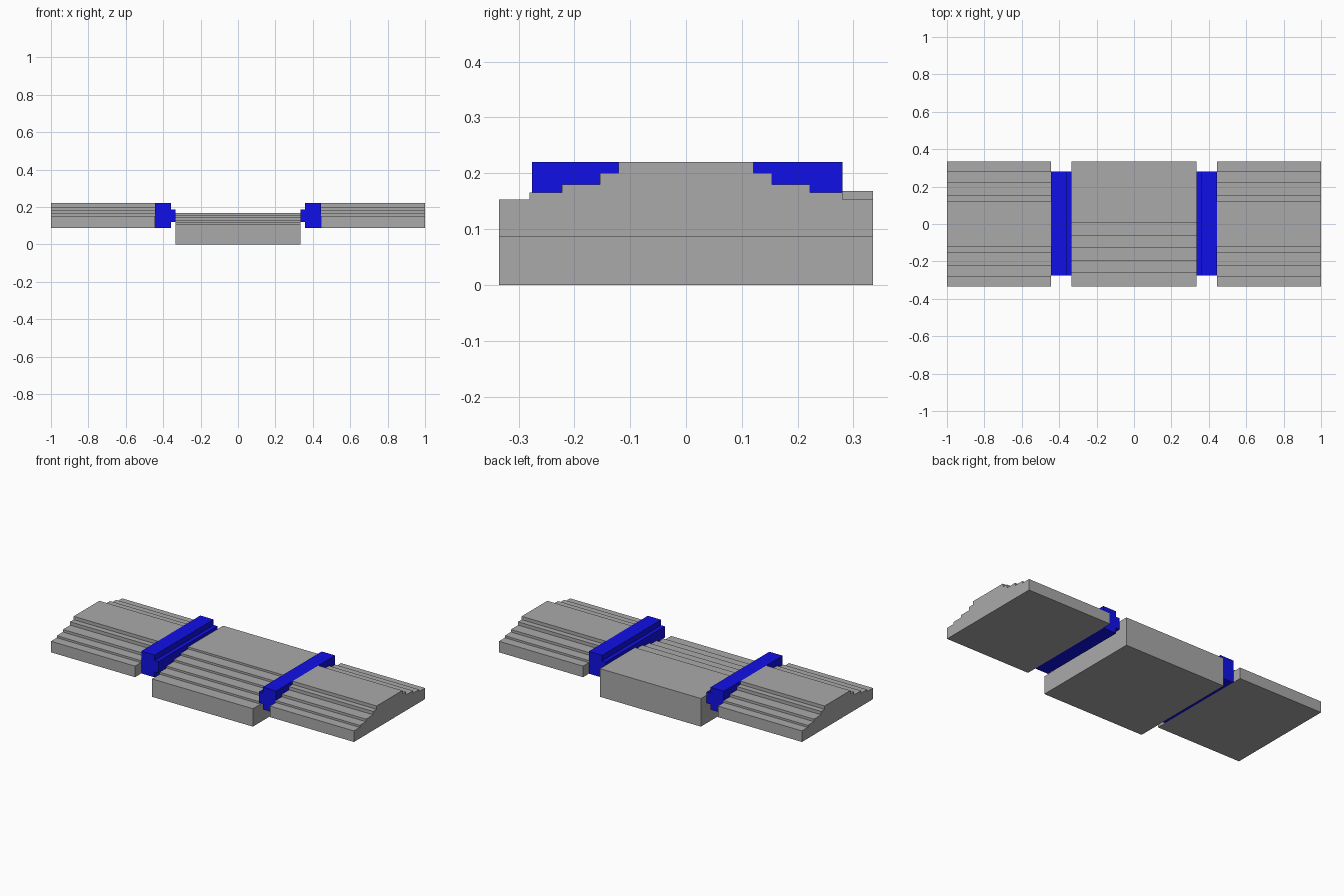
import bpy

if "Cube" in bpy.data.objects:
    bpy.data.objects.remove(bpy.data.objects["Cube"])


def material(name, rgb):
    m = bpy.data.materials.new(name)
    m.diffuse_color = (*rgb, 1)
    m.use_nodes = True
    m.node_tree.nodes["Principled BSDF"].inputs["Base Color"].default_value = m.diffuse_color
    return m


def prism(name, profile, axis, start, end, mat):
    """Extrude a closed 2D profile along x (profile is y,z) or y (profile is x,z)."""
    n = len(profile)
    verts = []
    for t in (start, end):
        for a, z in profile:
            verts.append((t, a, z) if axis == "x" else (a, t, z))
    faces = [tuple(range(n)), tuple(range(n, 2 * n))]
    faces += [(i, (i + 1) % n, n + (i + 1) % n, n + i) for i in range(n)]
    mesh = bpy.data.meshes.new(name)
    mesh.from_pydata(verts, [], faces)
    mesh.materials.append(mat)
    obj = bpy.data.objects.new(name, mesh)
    bpy.context.collection.objects.link(obj)
    # Make normals point outward
    import bmesh
    bm = bmesh.new()
    bm.from_mesh(mesh)
    bmesh.ops.recalc_face_normals(bm, faces=bm.faces)
    bm.to_mesh(mesh)
    bm.free()
    return obj


grey = material("stone_grey", (0.4, 0.4, 0.4))
blue = material("deep_blue", (0.005, 0.005, 0.8))
HALF = 0.335

# Side platforms: symmetric stairs rising from front and back
rise = [(-HALF, 0.087), (-HALF, 0.153)]
z = 0.153
for y, top in ((-0.28, 0.165), (-0.222, 0.18), (-0.154, 0.20), (-0.121, 0.22)):
    rise += [(y, z), (y, top)]
    z = top
side_profile = rise + [(-y, h) for y, h in reversed(rise)]

# Beams: tall post section with a tongue reaching toward the centre
beam_profile = [(0.445, 0.087), (0.445, 0.22), (0.357, 0.22), (0.357, 0.187),
                (0.333, 0.187), (0.333, 0.12), (0.357, 0.12), (0.357, 0.087)]

for label, s in (("left", -1), ("right", 1)):
    prism(label + "_platform", side_profile, "x", s * 0.445, s * 1.0, grey)
    prism(label + "_beam", [(s * x, h) for x, h in beam_profile],
          "y", -0.276, 0.28, blue)

# Centre platform: stairs on the front, level at the back
z, step = 0.107, 0.0122
centre_profile = [(HALF, 0), (-HALF, 0), (-HALF, z)]
for y in (-0.263, -0.198, -0.129, -0.064, 0.005):
    centre_profile += [(y, z), (y, z + step)]
    z += step
centre_profile.append((HALF, z))
prism("centre_platform", centre_profile, "x", -0.333, 0.333, grey)
